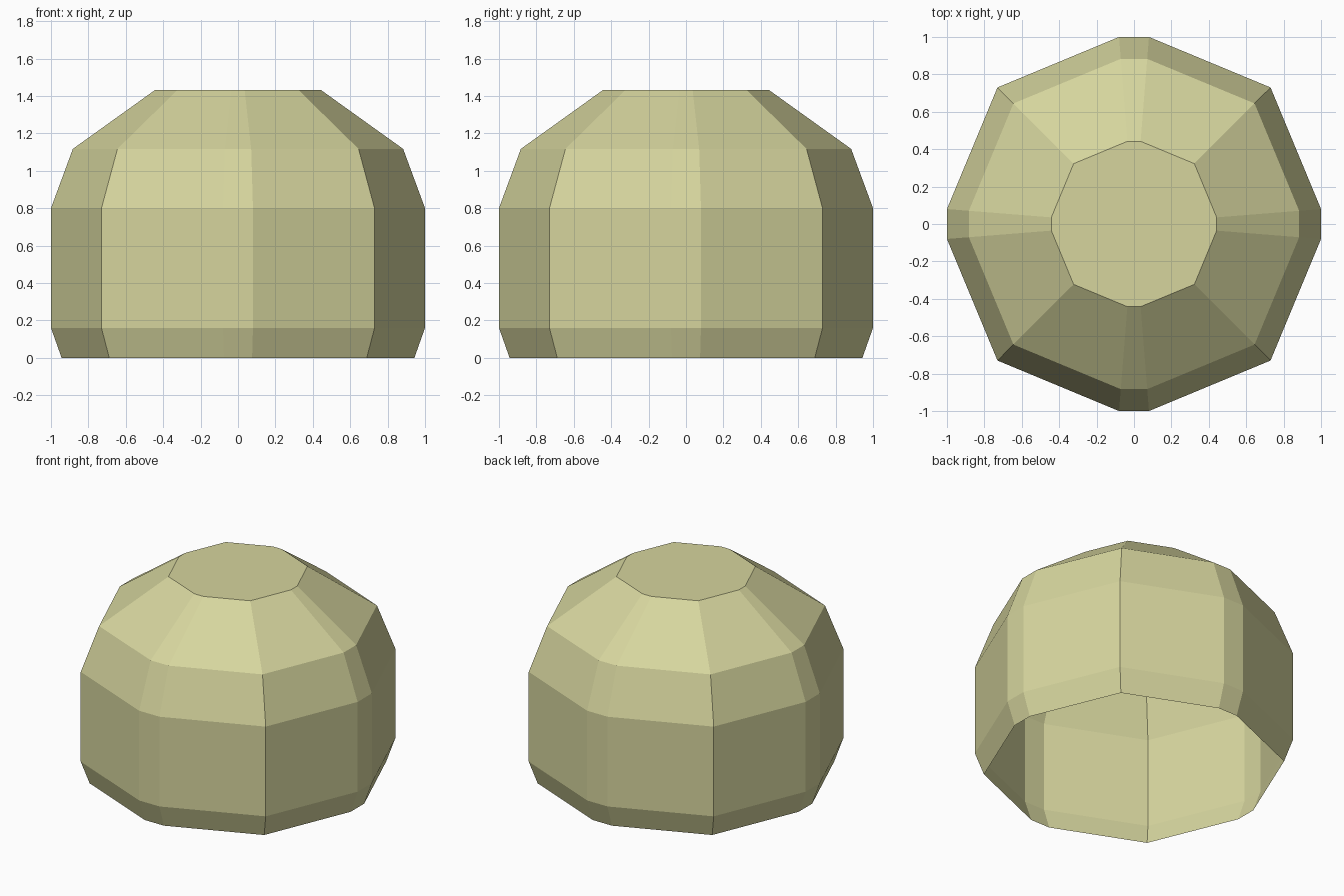
import bpy, bmesh

if "Cube" in bpy.data.objects:
    bpy.data.objects.remove(bpy.data.objects["Cube"])

# Single flat colour
mat = bpy.data.materials.new("pale_khaki")
mat.diffuse_color = (0.67, 0.665, 0.34, 1.0)
mat.use_nodes = True
mat.node_tree.nodes["Principled BSDF"].inputs["Base Color"].default_value = mat.diffuse_color

# Plan outline: one quarter turned four times gives the 12-sided section
quarter = [(1.0, -0.08), (1.0, 0.08), (0.73, 0.73)]
outline = []
for _ in range(4):
    outline += quarter
    quarter = [(-y, x) for x, y in quarter]

# Profile of the dome: (outline scale, height)
profile = [(0.943, 0.0), (1.0, 0.16), (1.0, 0.80), (0.883, 1.117), (0.442, 1.433)]

# Dome shell: bridged rings, flat cap on top, open underneath
bm = bmesh.new()
rings = [[bm.verts.new((x * s, y * s, z)) for x, y in outline] for s, z in profile]
n = len(outline)
for low, high in zip(rings, rings[1:]):
    for i in range(n):
        j = (i + 1) % n
        bm.faces.new((low[i], low[j], high[j], high[i]))
bm.faces.new(rings[-1])

mesh = bpy.data.meshes.new("dome_shell")
bm.to_mesh(mesh)
bm.free()
mesh.materials.append(mat)
dome = bpy.data.objects.new("dome_shell", mesh)
bpy.context.collection.objects.link(dome)
